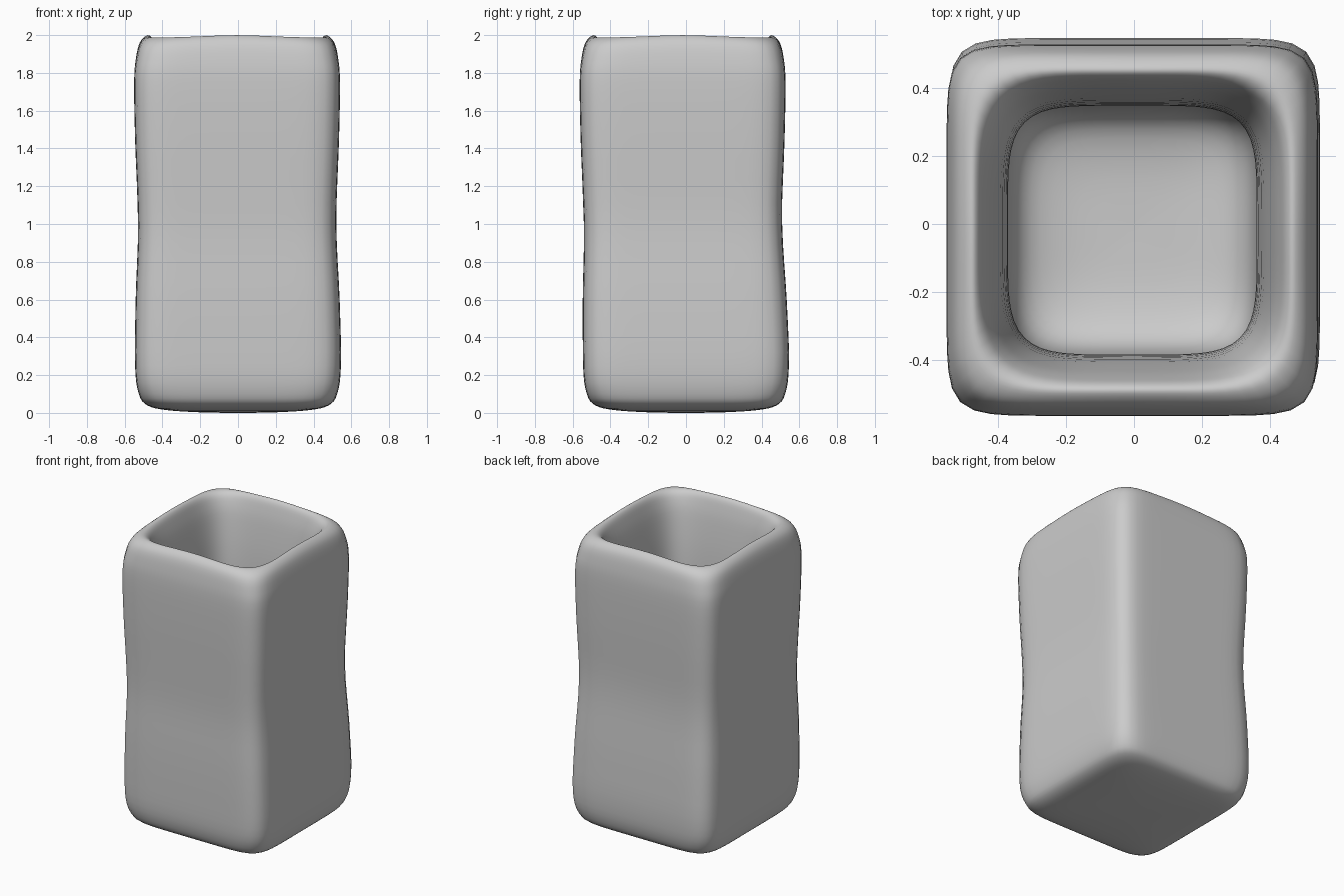
import bpy, bmesh, math
from mathutils import Vector

cube = bpy.data.objects.get("Cube")
if cube:
    bpy.data.objects.remove(cube)

SIDES = 96   # points around each ring
STEPS = 4    # smooth steps between profile points

# Glaze colour
clay = bpy.data.materials.new("light grey clay")
clay.use_nodes = True
clay.diffuse_color = (0.6, 0.6, 0.6, 1)
clay.node_tree.nodes["Principled BSDF"].inputs["Base Color"].default_value = (0.6, 0.6, 0.6, 1)

# Profile from underside, up the outer wall, over the rim and down to the inner floor:
# half width, height, corner squareness
profile = [
    (0.02, 0.0, 3), (0.2, 0.003, 4), (0.38, 0.015, 6), (0.48, 0.04, 7), (0.525, 0.1, 8),
    (0.545, 0.25, 9), (0.54, 0.6, 9), (0.525, 1.0, 9), (0.54, 1.45, 9), (0.545, 1.75, 9),
    (0.535, 1.88, 8), (0.515, 1.96, 7), (0.48, 1.997, 6), (0.455, 1.99, 5), (0.435, 1.94, 4.5),
    (0.41, 1.82, 4.5), (0.38, 1.55, 4.7), (0.365, 1.1, 4.8), (0.372, 0.7, 5),
    (0.365, 0.45, 5), (0.32, 0.32, 4.5), (0.2, 0.27, 4), (0.02, 0.26, 3),
]


def smooth_path(points):
    """Catmull-Rom curve through the profile points."""
    pts = [Vector(p) for p in points]
    pts = [pts[0]] + pts + [pts[-1]]
    for a, b, c, d in zip(pts, pts[1:], pts[2:], pts[3:]):
        for i in range(STEPS):
            t = i / STEPS
            yield 0.5 * (2 * b + (c - a) * t + (2 * a - 5 * b + 4 * c - d) * t ** 2
                         + (3 * b - a - 3 * c + d) * t ** 3)
    yield pts[-1]


def ring(bm, half, z, power, shift):
    """Rounded square ring; the rim dips slightly towards its corners."""
    verts = []
    for i in range(SIDES):
        a = 2 * math.pi * i / SIDES
        c, s = math.cos(a), math.sin(a)
        r = half * (abs(c) ** power + abs(s) ** power) ** (-1 / power)
        dip = 0.012 * math.sin(2 * a) ** 2 * max(0, (z - 1.8) / 0.2)
        verts.append(bm.verts.new((r * c - 0.005 * shift, r * s - 0.018 * shift, z - dip)))
    return verts


# Vase body
bm = bmesh.new()
rows = list(smooth_path(profile))
rim_row = max(range(len(rows)), key=lambda i: rows[i].z)
rings = []
for i, (half, z, power) in enumerate(rows):
    inside = min(1, max(0, (i - rim_row) / 8))   # the hollow sits slightly off centre
    rings.append(ring(bm, half, max(z, 0), power, inside))
for low, high in zip(rings, rings[1:]):
    for i in range(SIDES):
        j = (i + 1) % SIDES
        bm.faces.new((low[i], low[j], high[j], high[i]))
bm.faces.new(reversed(rings[0]))
bm.faces.new(rings[-1])
for face in bm.faces:
    face.smooth = True
mesh = bpy.data.meshes.new("vase_body")
bm.to_mesh(mesh)
bm.free()
mesh.materials.append(clay)
vase = bpy.data.objects.new("vase_body", mesh)
bpy.context.collection.objects.link(vase)
